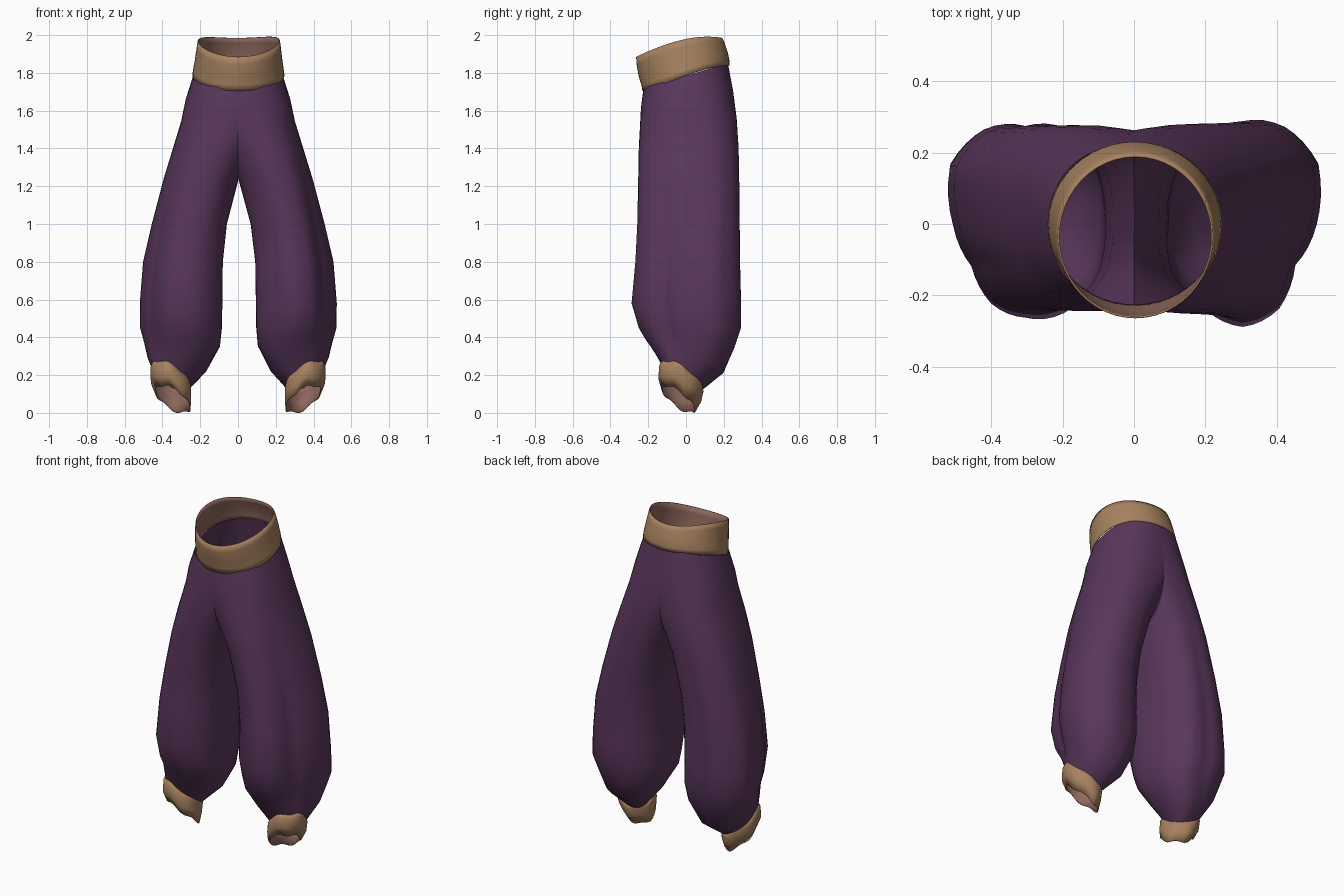
import bpy, bmesh, math

cube = bpy.data.objects.get("Cube")
if cube:
    bpy.data.objects.remove(cube, do_unlink=True)


def material(name, colour):
    m = bpy.data.materials.new(name)
    m.use_nodes = True
    m.diffuse_color = (*colour, 1)
    m.node_tree.nodes["Principled BSDF"].inputs["Base Color"].default_value = (*colour, 1)
    return m


purple = material("purple cloth", (0.1, 0.038, 0.105))
tan = material("tan band", (0.39, 0.225, 0.115))
lining = material("rosy lining", (0.27, 0.14, 0.11))

ROUND = [1] * 12


def power(v, p):
    return math.copysign(abs(v) ** p, v)


def loft(name, rows, mats, drape=ROUND, square=1.0, wave=0.0, half=0, sides=48):
    """Open tube; each row: front z, back z, centre x, half width, front y, back y,
    share of the drape outline, sideways rise. Drape holds radii every 30 degrees."""
    bm = bmesh.new()
    rings = []
    step = sides // len(drape)
    for zf, zb, cx, rx, yf, yb, share, rise in rows:
        ring = []
        for i in range(sides):
            t = math.tau * i / sides
            a, f = i // step, (i % step) / step
            r = drape[a] * (1 - f) + drape[(a + 1) % len(drape)] * f
            c = power(math.cos(t), square) * (1 - share) + math.cos(t) * r * share
            s = power(math.sin(t), square) * (1 - share) + math.sin(t) * r * share
            y = (yf + yb) / 2 + (yb - yf) / 2 * s
            z = zf + (zb - zf) * (s + 1) / 2 + rise * c + wave * math.cos(5 * t + 1)
            ring.append(bm.verts.new((cx + rx * c, y, z)))
        rings.append(ring)
    for a, b in zip(rings, rings[1:]):
        for i in range(sides):
            j = (i + 1) % sides
            bm.faces.new((a[i], b[i], b[j], a[j]))
    # Trim at the centre seam, and flip over for the right side
    if half:
        bmesh.ops.bisect_plane(bm, geom=bm.verts[:] + bm.edges[:] + bm.faces[:], dist=1e-5,
                               plane_co=(0, 0, 0), plane_no=(1, 0, 0), clear_inner=True)
    if half < 0:
        for v in bm.verts:
            v.co.x *= -1
        bmesh.ops.reverse_faces(bm, faces=bm.faces[:])
    me = bpy.data.meshes.new(name)
    bm.to_mesh(me)
    bm.free()
    for m in mats:
        me.materials.append(m)
    ob = bpy.data.objects.new(name, me)
    bpy.context.collection.objects.link(ob)
    bpy.ops.object.select_all(action="DESELECT")
    ob.select_set(True)
    bpy.context.view_layer.objects.active = ob
    bpy.ops.object.shade_smooth_by_angle(angle=math.radians(50))
    return ob


def line(ob, thickness):
    # Give the band an inside layer in the lining colour
    mod = ob.modifiers.new("lining", "SOLIDIFY")
    mod.thickness = thickness
    mod.offset = -1
    mod.material_offset = 1


# Baggy legs that part below the hips, each draped a little differently
leg_rows = [
    (1.72, 1.85, 0.00, 0.236, -0.225, 0.222, 0, 0),
    (1.62, 1.70, 0.015, 0.262, -0.238, 0.25, 0, 0),
    (1.53, 1.56, 0.062, 0.24, -0.243, 0.268, 0.1, 0),
    (1.40, 1.40, 0.130, 0.217, -0.25, 0.278, 0.25, 0),
    (1.24, 1.24, 0.197, 0.199, -0.253, 0.28, 0.45, 0),
    (1.00, 1.00, 0.260, 0.198, -0.258, 0.28, 0.75, 0),
    (0.80, 0.80, 0.294, 0.209, -0.268, 0.28, 0.95, 0),
    (0.58, 0.58, 0.304, 0.216, -0.288, 0.285, 1, 0),
    (0.45, 0.45, 0.304, 0.214, -0.25, 0.285, 1, 0),
    (0.39, 0.34, 0.298, 0.199, -0.215, 0.25, 0.85, 0.01),
    (0.32, 0.22, 0.325, 0.157, -0.165, 0.20, 0.5, 0.04),
    (0.25, 0.13, 0.353, 0.098, -0.122, 0.085, 0, 0.045),
]
left_drape = [0.96, 1.14, 1.1, 1.01, 1.0, 0.99, 0.96, 1.03, 0.96, 1.0, 0.95, 0.79]
right_drape = [0.94, 1.13, 1.07, 0.96, 1.08, 1.06, 1.02, 1.07, 1.0, 0.91, 0.89, 0.81]
for name, side, drape in (("left_leg", 1, left_drape), ("right_leg", -1, right_drape)):
    loft(name, leg_rows, [purple], drape, square=0.88, half=side)

# Waistband, dipping at the front
band = loft("waistband", [
    (1.885, 1.985, 0.004, 0.218, -0.264, 0.192, 0, 0),
    (1.845, 1.96, 0.004, 0.223, -0.262, 0.204, 0, 0),
    (1.78, 1.905, 0.003, 0.232, -0.250, 0.222, 0, 0),
    (1.735, 1.865, 0.002, 0.240, -0.236, 0.230, 0, 0),
    (1.705, 1.84, 0.002, 0.244, -0.231, 0.230, 0, 0),
], [tan, lining])
# Raise the sides of the rim level with the back
for v in band.data.vertices:
    v.co.z += 0.05 * (v.co.x / 0.23) ** 2 * max(0, (v.co.z - 1.7) / 0.3)
line(band, 0.006)

# Ankle cuffs, open towards the front and the outside
cuffs = loft("ankle_cuffs", [
    (0.265, 0.145, 0.354, 0.099, -0.124, 0.088, 0, 0.05),
    (0.24, 0.12, 0.356, 0.107, -0.142, 0.092, 0, 0.05),
    (0.18, 0.07, 0.355, 0.107, -0.146, 0.080, 0, 0.045),
    (0.13, 0.015, 0.345, 0.094, -0.130, 0.048, 0, 0.045),
], [tan, lining], wave=0.008)
mirror = cuffs.modifiers.new("mirror", "MIRROR")
line(cuffs, 0.006)
